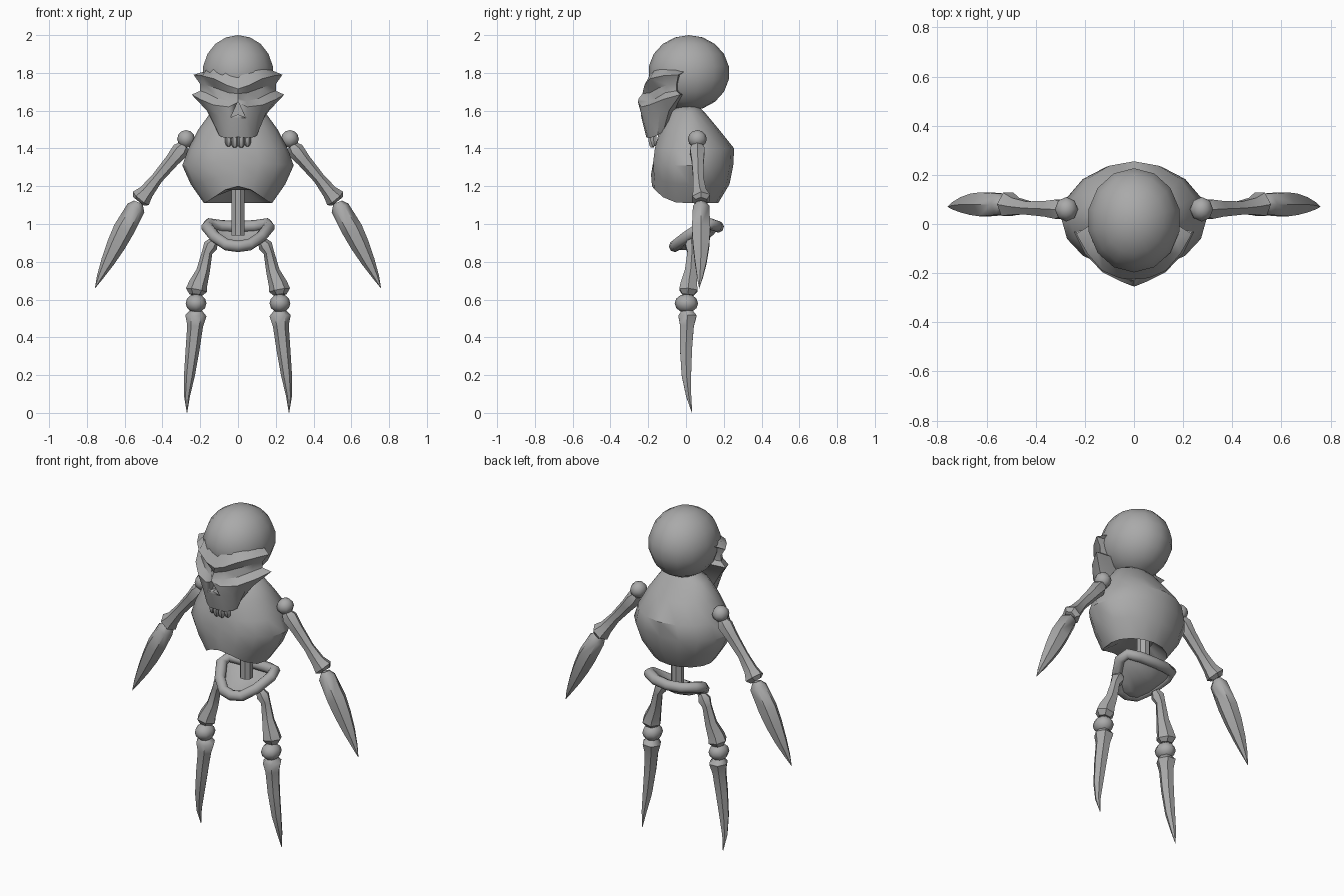
import bpy, bmesh, math
from mathutils import Vector

if "Cube" in bpy.data.objects:
    bpy.data.objects.remove(bpy.data.objects["Cube"])

bone_mat = bpy.data.materials.new("bone grey")
bone_mat.diffuse_color = (0.4, 0.4, 0.4, 1)
bone_mat.use_nodes = True
bone_mat.node_tree.nodes["Principled BSDF"].inputs["Base Color"].default_value = bone_mat.diffuse_color


def finish(name, bm, mirror=False, angle=40):
    bmesh.ops.recalc_face_normals(bm, faces=bm.faces)
    me = bpy.data.meshes.new(name)
    bm.to_mesh(me)
    bm.free()
    me.shade_smooth()
    me.set_sharp_from_angle(angle=math.radians(angle))
    me.materials.append(bone_mat)
    ob = bpy.data.objects.new(name, me)
    bpy.context.collection.objects.link(ob)
    if mirror:
        ob.modifiers.new("mirror", 'MIRROR')
        ob.modifiers["mirror"].use_mirror_merge = False
    return ob


def loft(name, rows, closed=False, caps=(True, True), **kw):
    """Skin a stack of equal-length vertex loops."""
    bm = bmesh.new()
    loops = [[bm.verts.new(p) for p in r] for r in rows]
    pairs = list(zip(loops, loops[1:]))
    if closed:
        pairs.append((loops[-1], loops[0]))
    n = len(rows[0])
    for a, b in pairs:
        for i in range(n):
            j = (i + 1) % n
            bm.faces.new((a[i], a[j], b[j], b[i]))
    for use, loop in zip(caps, (loops[0], loops[-1])):
        if use and not closed:
            bm.faces.new(loop)
    return finish(name, bm, **kw)


def tube(name, path, sides=8, ref=(0, 1, 0), closed=False, **kw):
    """Round sections (x, y, z, radius) set square to the path."""
    pts = [Vector(p[:3]) for p in path]
    n, rows = len(pts), []
    for i, p in enumerate(pts):
        if closed:
            t = pts[(i + 1) % n] - pts[i - 1]
        else:
            t = pts[min(i + 1, n - 1)] - pts[max(i - 1, 0)]
        t.normalize()
        v = t.cross(Vector(ref)).normalized()
        u = v.cross(t)
        rows.append([p + path[i][3] * (u * math.cos(a) + v * math.sin(a))
                     for a in (2 * math.pi * (k + 0.5) / sides for k in range(sides))])
    return loft(name, rows, closed=closed, **kw)


def ball(name, center, size, seg=10, rings=7, **kw):
    bm = bmesh.new()
    bmesh.ops.create_uvsphere(bm, u_segments=seg, v_segments=rings, radius=1)
    for v in bm.verts:
        v.co = Vector(c + s * q for c, s, q in zip(center, size, v.co))
    return finish(name, bm, **kw)


# Skull
ball("cranium", (0, 0.015, 1.8), (0.192, 0.215, 0.2), 14, 9, angle=60)

# Face: half rows from the centre line out to the side, forehead down to jaw
face = [
    [(0, -.17, 1.83), (.07, -.16, 1.83), (.13, -.12, 1.83), (.165, -.06, 1.82), (.17, 0, 1.81)],
    [(0, -.225, 1.715), (.06, -.22, 1.735), (.13, -.19, 1.77), (.19, -.12, 1.785), (.235, -.04, 1.79)],
    [(0, -.23, 1.69), (.05, -.19, 1.695), (.12, -.145, 1.72), (.17, -.10, 1.735), (.2, -.05, 1.74)],
    [(0, -.25, 1.665), (.045, -.2, 1.65), (.11, -.16, 1.665), (.17, -.11, 1.695), (.2, -.05, 1.705)],
    [(0, -.255, 1.645), (.05, -.235, 1.62), (.13, -.195, 1.63), (.2, -.12, 1.66), (.245, -.03, 1.685)],
    [(0, -.235, 1.56), (.045, -.23, 1.56), (.10, -.2, 1.57), (.15, -.14, 1.59), (.165, -.09, 1.6)],
    [(0, -.21, 1.46), (.05, -.2, 1.455), (.085, -.175, 1.46), (.1, -.15, 1.47), (.09, -.12, 1.49)],
]
rows = []
for r in face:
    back = (0, r[-1][1] + 0.03, r[-1][2])
    rows.append([Vector(p) for p in r] + [Vector(back)]
                + [Vector((-x, y, z)) for x, y, z in reversed(r[1:])])
face_ob = loft("face", rows, angle=35)

# Nose opening
cutter = loft("nose_cutter", [[(0, y, 1.65), (0.038, y, 1.565), (0, y, 1.58), (-0.038, y, 1.565)]
                              for y in (-0.3, -0.195)])
cutter.hide_render = True
cutter.hide_viewport = True
cut = face_ob.modifiers.new("nose", 'BOOLEAN')
cut.operation = 'DIFFERENCE'
cut.solver = 'EXACT'
cut.object = cutter

# Teeth
for name, x, y, low in (("inner_tooth", .017, -.183, 1.405), ("outer_tooth", .05, -.172, 1.412)):
    tube(name, [(x, y, 1.49, .014), (x, y, 1.445, .019), (x, y + .004, low + .012, .017),
                (x, y + .006, low, .009)], sides=6, mirror=True)

# Ribcage: (height, half width, front, back); the open rim rises at the front
ribs = [(1.63, .06, -.03, .06), (1.59, .145, -.09, .1), (1.5, .21, -.14, .175), (1.4, .262, -.18, .255),
        (1.31, .295, -.19, .25), (1.21, .25, -.185, .23), (1.11, .18, -.18, .17)]
rows = []
for i, (z, w, f, b) in enumerate(ribs):
    row = []
    for k in range(16):
        a = 2 * math.pi * k / 16
        c, s = math.cos(a), math.sin(a)
        lift = max(0, -s) ** 3 * (0, 0, 0, 0, .02, .05, .09)[i]
        groove = .02 if k == 12 and i in (3, 4) else 0
        row.append(Vector((w * c, .02 + s * ((b - .02) if s > 0 else (.02 - f)) + groove, z + lift)))
    rows.append(row)
# hollow underside
rows.append([Vector((p.x * .5, .03 + (p.y - .03) * .5, 1.18)) for p in rows[-1]])
loft("ribcage", rows, angle=35)

# Spine
tube("spine", [(0, .08, .94, .037), (0, .08, 1.22, .037)], sides=8)

# Pelvis: tilted rounded-triangle ring with a shallow bowl under it
half = [(0, -.06, .882), (.06, -.05, .89), (.12, 0, .93), (.165, .08, .985),
        (.155, .13, 1.0), (.09, .16, .99), (0, .17, .985)]
ring = half + [(-x, y, z) for x, y, z in reversed(half[1:-1])]
tube("pelvis_ring", [p + (.031,) for p in ring], sides=8, ref=(0, -.43, .9), closed=True, angle=50)
loft("pelvis_bowl", [[Vector((x * k, .05 + (y - .05) * k, .93 + (z - .93) * k - d)) for x, y, z in ring]
                     for k, d in ((1.05, .008), (.8, .03), (.45, .045))], caps=(False, True), angle=60)

# Arms
ball("shoulder_ball", (.275, .06, 1.45), (.047, .05, .047), 8, 6, mirror=True, angle=60)
tube("upper_arm", [(.285, .06, 1.415, .03), (.305, .06, 1.39, .045), (.35, .062, 1.335, .037),
                   (.43, .065, 1.24, .031), (.485, .072, 1.17, .04), (.515, .08, 1.135, .055),
                   (.527, .08, 1.12, .035)], sides=6, mirror=True)
tube("forearm_claw", [(.528, .08, 1.115, .025), (.54, .08, 1.085, .05), (.605, .08, .97, .056),
                      (.645, .08, .89, .05), (.69, .078, .8, .036), (.73, .074, .72, .018),
                      (.757, .07, .66, .001)], sides=6, mirror=True, angle=50)

# Legs
tube("thigh", [(.125, .03, .915, .022), (.145, .03, .885, .038), (.163, .032, .85, .028),
               (.185, .025, .75, .036), (.212, .015, .68, .05), (.22, .013, .65, .056),
               (.222, .01, .625, .035)], sides=6, mirror=True)
ball("knee_ball", (.222, .002, .58), (.055, .062, .05), 8, 6, mirror=True, angle=60)
tube("shin_claw", [(.222, .005, .55, .025), (.223, .008, .515, .056), (.227, .005, .46, .042),
                   (.24, 0, .34, .037), (.257, .002, .2, .029), (.27, .014, .09, .016),
                   (.27, .032, 0, .001)], sides=6, mirror=True, angle=50)
